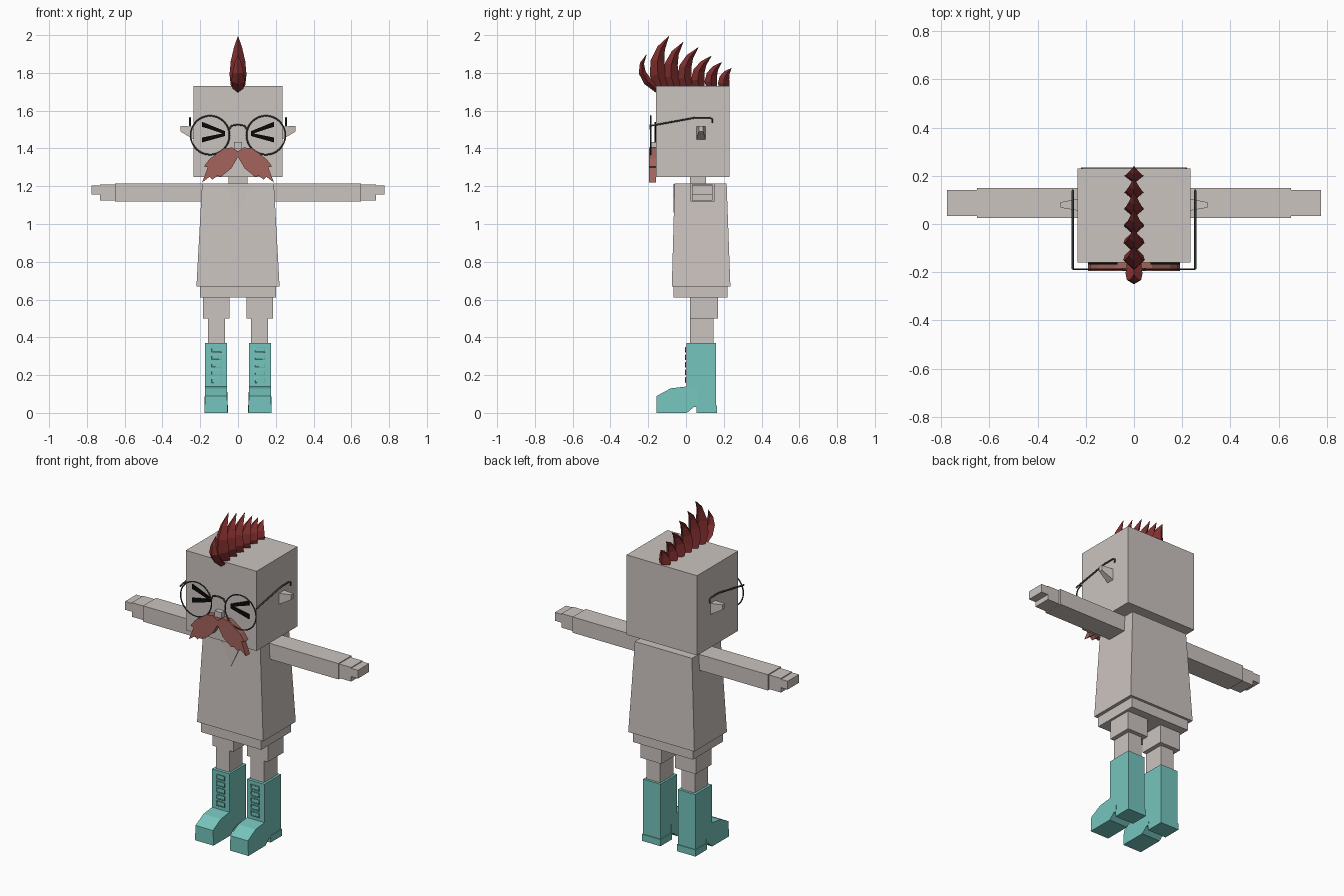
import bpy, bmesh, math
from mathutils import Vector

cube = bpy.data.objects.get("Cube")
if cube:
    bpy.data.objects.remove(cube, do_unlink=True)


def material(name, r, g, b):
    m = bpy.data.materials.new(name)
    m.use_nodes = True
    m.diffuse_color = (r, g, b, 1)
    m.node_tree.nodes["Principled BSDF"].inputs["Base Color"].default_value = (r, g, b, 1)
    return m


CLAY = material("warm grey", 0.60, 0.55, 0.52)
TEAL = material("teal", 0.18, 0.56, 0.51)
HAIR = material("dark red", 0.22, 0.027, 0.027)
PINK = material("dusty pink", 0.37, 0.125, 0.105)
BLACK = material("black", 0.003, 0.003, 0.003)
METAL = material("frame grey", 0.06, 0.065, 0.065)
SIDES = (("left", 1), ("right", -1))


def finish(name, bm, mat):
    bmesh.ops.recalc_face_normals(bm, faces=bm.faces)
    me = bpy.data.meshes.new(name)
    bm.to_mesh(me)
    bm.free()
    me.materials.append(mat)
    ob = bpy.data.objects.new(name, me)
    bpy.context.collection.objects.link(ob)
    return ob


def loft(name, rings, mat):
    """Skin a list of equal-sized point rings and cap both ends."""
    bm = bmesh.new()
    rows = [[bm.verts.new(p) for p in ring] for ring in rings]
    n = len(rows[0])
    for a, b in zip(rows, rows[1:]):
        for i in range(n):
            j = (i + 1) % n
            bm.faces.new((a[i], a[j], b[j], b[i]))
    bm.faces.new(rows[0])
    bm.faces.new(rows[-1])
    return finish(name, bm, mat)


def rect(x, y, z):
    return [(x[0], y[0], z), (x[1], y[0], z), (x[1], y[1], z), (x[0], y[1], z)]


def block(name, x, y, z, mat=CLAY, x2=None, y2=None):
    """Box whose top may have a different footprint."""
    return loft(name, [rect(x, y, z[0]), rect(x2 or x, y2 or y, z[1])], mat)


def plate(name, points, y0, y1, mat):
    """Front-facing outline in x and z, extruded in y."""
    return loft(name, [[(x, y, z) for x, z in points] for y in (y0, y1)], mat)


def wire(name, points, radius, mat):
    cu = bpy.data.curves.new(name, "CURVE")
    cu.dimensions = "3D"
    cu.bevel_depth = radius
    cu.bevel_resolution = 1
    sp = cu.splines.new("POLY")
    sp.points.add(len(points) - 1)
    for p, co in zip(sp.points, points):
        p.co = (*co, 1)
    cu.materials.append(mat)
    ob = bpy.data.objects.new(name, cu)
    bpy.context.collection.objects.link(ob)
    return ob


def span(s, a, b):
    return tuple(sorted((s * a, s * b)))


# Head, neck, torso
block("head", (-.235, .235), (-.16, .23), (1.25, 1.73))
block("neck", (-.05, .05), (.02, .105), (1.2, 1.26))
block("shirt", (-.22, .22), (-.075, .235), (.67, 1.215),
      x2=(-.19, .19), y2=(-.06, .215))
block("shorts_waist", (-.2, .2), (-.065, .22), (.61, .68))
plate("collar", [(-.07, 1.212), (.07, 1.212), (0, 1.06)], -.067, -.05, CLAY)

for side, s in SIDES:
    # Arm and hand
    block(side + "_sleeve", span(s, .17, .65), (.025, .15), (1.12, 1.215))
    block(side + "_palm", span(s, .64, .73), (.033, .14), (1.125, 1.21))
    block(side + "_fingers", span(s, .72, .775), (.033, .14), (1.155, 1.205))

    # Leg
    block(side + "_shorts_leg", span(s, .045, .185), (.02, .17), (.5, .62))
    block(side + "_shin", span(s, .07, .16), (.02, .145), (.35, .51))

    # Boot: shaft, foot with arched sole, heel
    block(side + "_boot_shaft", span(s, .058, .174), (.002, .16), (.03, .37), TEAL)
    foot = [(-.155, 0), (-.155, .09), (-.08, .13), (.005, .14), (.06, .14),
            (.06, .035), (.04, .03), (.005, 0)]
    loft(side + "_boot_foot",
         [[(s * (x + (e if z < .05 else 0)), y, z) for y, z in foot]
          for x, e in ((.058, -.004), (.174, .004))], TEAL)
    block(side + "_boot_heel", span(s, .054, .178), (.055, .165), (0, .04), TEAL)

    # Boot laces
    for i in range(5):
        z = .175 + i * .04
        loop = [(s * .115 + dx, -.002, z + dz) for dx, dz in
                ((-.026, -.013), (.026, -.013), (.026, .013), (-.026, .013), (-.026, -.013))]
        wire(f"{side}_boot_lace_{i + 1}", loop, .003, TEAL)

    # Ear: a wedge narrowing away from the head
    loft(side + "_ear",
         [[(s * x, y0, z0), (s * x, y1, z0), (s * x, y1, z1), (s * x, y0, z1)]
          for x, y0, y1, z0, z1 in ((.23, .055, .105, 1.445, 1.515),
                                    (.305, .068, .09, 1.49, 1.52))], CLAY)

    # Squinting eye: two strokes meeting toward the nose
    for part, zo, zi in (("upper", 1.528, 1.483), ("lower", 1.445, 1.474)):
        plate(f"{side}_eye_{part}_stroke",
              [(s * .19, zo - .013), (s * .19, zo + .013),
               (s * .068, zi + .008), (s * .068, zi - .008)], -.168, -.159, BLACK)

    # Lens ring and temple with ear hook
    bpy.ops.mesh.primitive_torus_add(
        location=(s * .148, -.187, 1.47), rotation=(math.pi / 2, 0, 0),
        major_segments=32, minor_segments=6, major_radius=.103, minor_radius=.004)
    ring = bpy.context.object
    ring.name = side + "_lens_ring"
    ring.data.materials.append(METAL)
    wire(side + "_temple", [(s * .254, y, z) for y, z in
         ((-.187, 1.52), (.05, 1.563), (.125, 1.563), (.138, 1.555), (.138, 1.535))],
         .005, METAL)

    # Moustache half with ragged outer edge
    half = [(0, 1.385), (.03, 1.405), (.075, 1.40), (.115, 1.37), (.15, 1.345),
            (.18, 1.305), (.16, 1.30), (.19, 1.22), (.15, 1.25), (.135, 1.235),
            (.11, 1.255), (.09, 1.25), (.035, 1.295), (0, 1.355)]
    plate(side + "_moustache", [(s * x, z) for x, z in half], -.195, -.158, PINK)

# Bridge and nose
wire("glasses_bridge", [(-.047, -.187, 1.50), (-.035, -.187, 1.52), (0, -.187, 1.526),
                        (.035, -.187, 1.52), (.047, -.187, 1.50)], .005, METAL)
block("nose", (-.022, .022), (-.19, -.155), (1.40, 1.435))


# Mohawk: curved, diamond-section spikes sweeping back
def spike(name, base, ctrl, tip, depth, width):
    base, ctrl, tip = Vector(base), Vector(ctrl), Vector(tip)
    rings = []
    for t, k in ((0, .8), (.25, 1), (.5, .85), (.75, .5), (1, .02)):
        c = base * (1 - t) ** 2 + ctrl * 2 * t * (1 - t) + tip * t * t
        d = ((ctrl - base) * (1 - t) + (tip - ctrl) * t).normalized()
        n = Vector((d.y, -d.x)) * depth * k
        w = width * k
        rings.append([(0, c.x + n.x, c.y + n.y), (w, c.x, c.y),
                      (0, c.x - n.x, c.y - n.y), (-w, c.x, c.y)])
    loft(name, rings, HAIR)


spike("mohawk_spike_1", (-.15, 1.71), (-.285, 1.80), (-.208, 1.90), .022, .035)
tips = [(-.09, 1.995), (-.015, 1.963), (.065, 1.935), (.135, 1.89), (.19, 1.857), (.24, 1.825)]
for i, (y, z) in enumerate(tips):
    f = i / 5
    base_y = -.125 + .33 * f
    rise = z - 1.72
    spike(f"mohawk_spike_{i + 2}", (base_y, 1.715),
          (base_y - .07 + .05 * f, 1.72 + rise * .55), (y, z),
          .043 - .012 * f, .045 - .006 * f)
